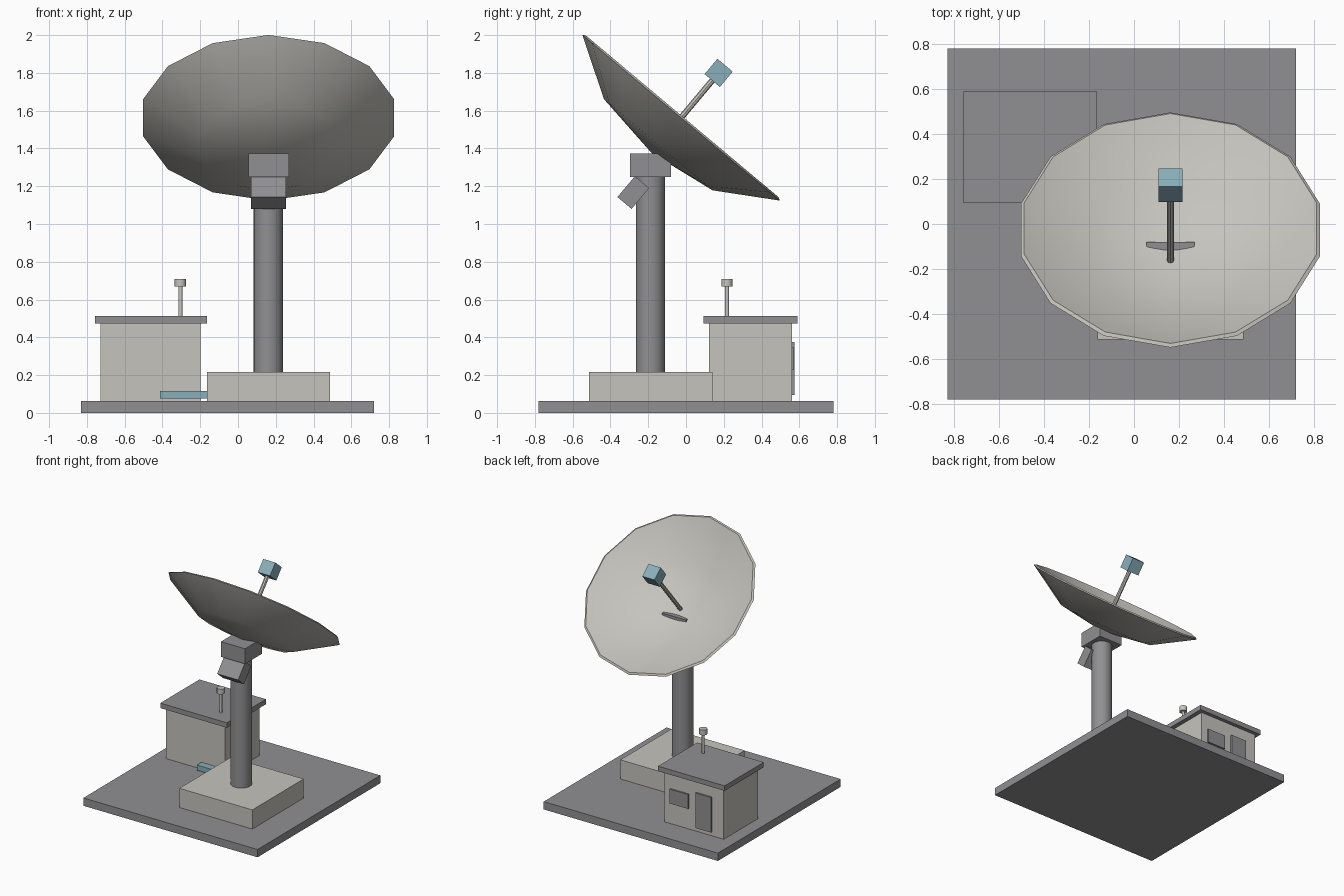
import bpy
import bmesh
import math
from mathutils import Matrix, Vector

cube = bpy.data.objects.get("Cube")
if cube:
    bpy.data.objects.remove(cube, do_unlink=True)


def material(name, rgb):
    m = bpy.data.materials.new(name)
    m.use_nodes = True
    m.diffuse_color = (*rgb, 1)
    m.node_tree.nodes["Principled BSDF"].inputs["Base Color"].default_value = (*rgb, 1)
    return m


PALE = material("pale_panel", (0.56, 0.55, 0.51))
GREY = material("grey_metal", (0.28, 0.28, 0.29))
BLUE = material("dusty_blue", (0.25, 0.43, 0.49))


def finish(name, bm, mat, smooth=False):
    bmesh.ops.recalc_face_normals(bm, faces=bm.faces)
    mesh = bpy.data.meshes.new(name)
    bm.to_mesh(mesh)
    bm.free()
    mesh.materials.append(mat)
    ob = bpy.data.objects.new(name, mesh)
    bpy.context.scene.collection.objects.link(ob)
    if smooth:
        bpy.ops.object.select_all(action="DESELECT")
        ob.select_set(True)
        bpy.context.view_layer.objects.active = ob
        bpy.ops.object.shade_smooth_by_angle(angle=math.radians(35))
    return ob


def box(name, xs, ys, zs, mat, frame=Matrix()):
    bm = bmesh.new()
    bmesh.ops.create_cube(bm, size=1)
    for v in bm.verts:
        v.co = Vector([(a + b) / 2 + c * (b - a) for (a, b), c in zip((xs, ys, zs), v.co)])
    bm.transform(frame)
    return finish(name, bm, mat)


def post(name, x, y, z0, z1, r, sides, mat, frame=Matrix()):
    bm = bmesh.new()
    bmesh.ops.create_cone(bm, cap_ends=True, segments=sides, radius1=r, radius2=r, depth=z1 - z0)
    bm.transform(frame @ Matrix.Translation((x, y, (z0 + z1) / 2)))
    return finish(name, bm, mat, sides > 10)


# Ground slab, plinth and mast
box("ground_slab", (-0.83, 0.72), (-0.78, 0.78), (0, 0.063), GREY)
box("mast_plinth", (-0.163, 0.487), (-0.513, 0.14), (0.063, 0.217), PALE)
post("mast", 0.161, -0.188, 0.217, 1.25, 0.078, 24, GREY)
box("mast_head", (0.055, 0.27), (-0.296, -0.08), (1.25, 1.372), GREY)

# Equipment hut with roof, door, window and vent
box("hut_walls", (-0.728, -0.199), (0.122, 0.56), (0.063, 0.472), PALE)
box("hut_roof", (-0.757, -0.164), (0.093, 0.59), (0.472, 0.512), GREY)
box("hut_door", (-0.625, -0.485), (0.555, 0.575), (0.095, 0.376), GREY)
box("hut_window", (-0.42, -0.255), (0.555, 0.573), (0.23, 0.345), GREY)
post("vent_pipe", -0.305, 0.217, 0.512, 0.668, 0.011, 12, PALE)
post("vent_cap", -0.305, 0.217, 0.668, 0.71, 0.03, 12, PALE)
box("cable_duct", (-0.412, -0.163), (0.065, 0.124), (0.075, 0.117), BLUE)

# Tilted frame: origin at the centre of the dish rim, local z along the dish axis
TILT = Matrix.Translation((0.162, -0.0265, 1.5625)) @ Matrix.Rotation(math.radians(-40), 4, "X")

# Dish: closed profile of outer and inner skins spun into a shallow bowl
profile = [(0, -0.243), (0.375, -0.187), (0.682, 0), (0.667, 0.01), (0.363, -0.16), (0, -0.212)]
SIDES = 14
bm = bmesh.new()
rings = []
for r, z in profile:
    if r == 0:
        rings.append([bm.verts.new((0, 0, z))] * SIDES)
    else:
        angles = [math.pi / 2 + math.tau * i / SIDES for i in range(SIDES)]
        rings.append([bm.verts.new((r * math.cos(a), r * math.sin(a), z)) for a in angles])
for low, high in zip(rings, rings[1:]):
    for i in range(SIDES):
        j = (i + 1) % SIDES
        corners = dict.fromkeys((low[i], low[j], high[j], high[i]))
        bm.faces.new(list(corners))
bm.transform(TILT)
finish("dish", bm, PALE, True)

# Feed arm, receiver and counterweight along the dish axis
post("feed_arm", 0, 0, -0.22, 0.27, 0.016, 8, PALE, TILT)
box("receiver", (-0.054, 0.054), (-0.053, 0.053), (0.257, 0.363), BLUE, TILT)
box("counterweight", (-0.093, 0.093), (0.012, 0.11), (-0.538, -0.394), GREY, TILT)
